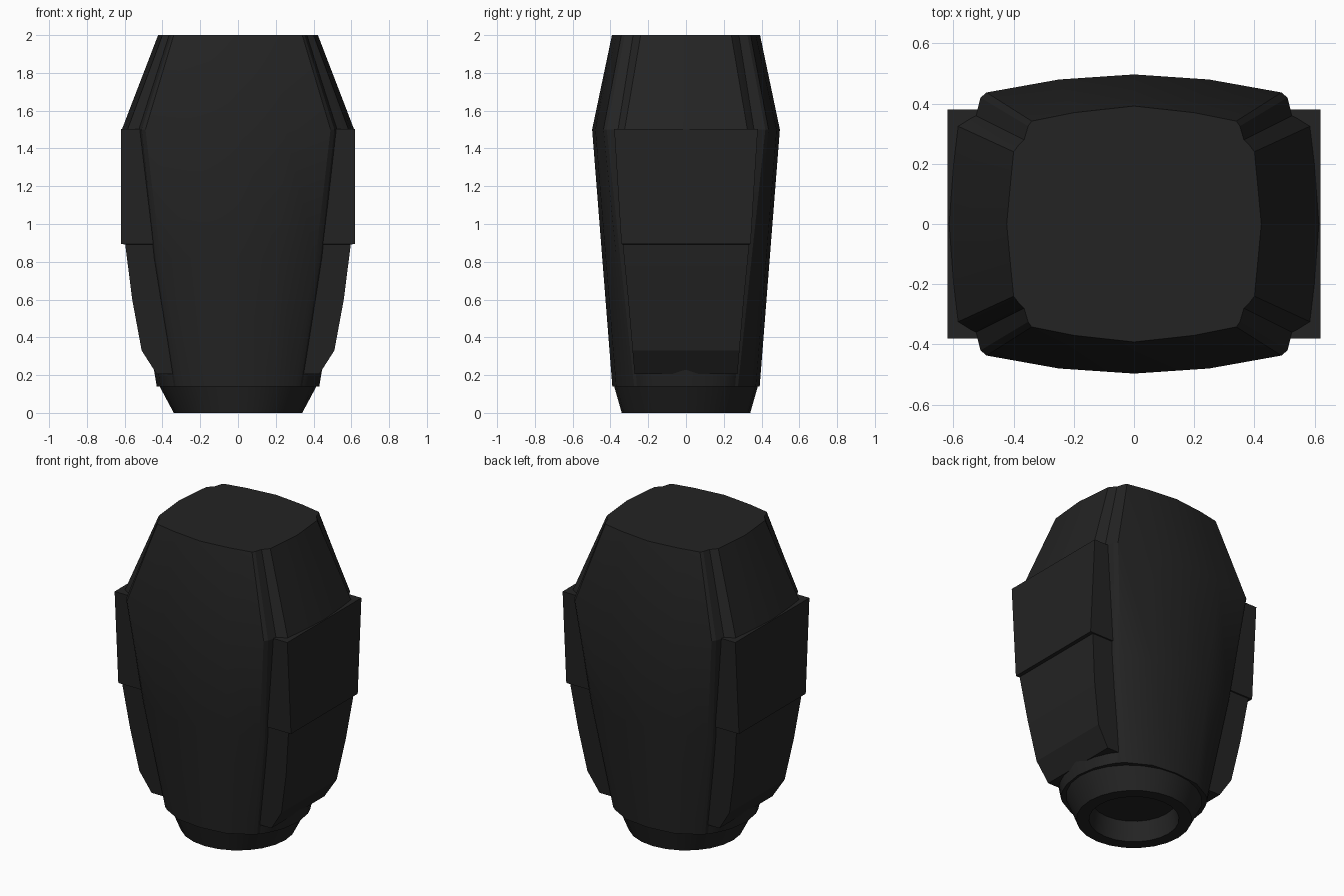
import bpy, bmesh
from math import cos, sin, pi, radians

cube = bpy.data.objects.get("Cube")
if cube:
    bpy.data.objects.remove(cube)

mat = bpy.data.materials.new("charcoal")
mat.use_nodes = True
colour = (0.017, 0.017, 0.017, 1)
mat.diffuse_color = colour
bsdf = mat.node_tree.nodes["Principled BSDF"]
bsdf.inputs["Base Color"].default_value = colour
bsdf.inputs["Roughness"].default_value = 0.7


def loft(name, rings, angle):
    """Skin a stack of equal-length rings and cap both ends."""
    bm = bmesh.new()
    rows = [[bm.verts.new(p) for p in ring] for ring in rings]
    for low, high in zip(rows, rows[1:]):
        for i in range(len(low)):
            j = (i + 1) % len(low)
            bm.faces.new((low[i], low[j], high[j], high[i]))
    bm.faces.new(rows[0][::-1])
    bm.faces.new(rows[-1])
    bmesh.ops.recalc_face_normals(bm, faces=bm.faces)
    mesh = bpy.data.meshes.new(name)
    bm.to_mesh(mesh)
    bm.free()
    mesh.materials.append(mat)
    obj = bpy.data.objects.new(name, mesh)
    bpy.context.collection.objects.link(obj)
    bpy.ops.object.select_all(action="DESELECT")
    obj.select_set(True)
    bpy.context.view_layer.objects.active = obj
    bpy.ops.object.shade_smooth_by_angle(angle=radians(angle))
    return obj


def mirror_ring(quarter, z):
    """Turn a quarter outline, from +y round to +x, into a full ring."""
    half = quarter + [(x, -y) for x, y in quarter[-2::-1]]
    full = half + [(-x, y) for x, y in half[-2:0:-1]]
    return [(x, y, z) for x, y in full]


def ellipse(a, b, z, n=24):
    return [(a * cos(2 * pi * i / n), b * sin(2 * pi * i / n), z) for i in range(n)]


# Main body: rounded foot, wide notched shoulder, narrower top
foot = [(0, .39), (.17, .37), (.3, .3), (.33, .275), (.34, .26),
        (.355, .245), (.38, .2), (.41, .13), (.43, 0)]
shoulder = [(0, .497), (.25, .48), (.49, .437), (.51, .42), (.525, .36),
            (.545, .35), (.585, .325), (.6, .2), (.615, 0)]
crown = [(0, .392), (.2, .37), (.34, .342), (.352, .325), (.365, .28),
         (.385, .26), (.4, .24), (.41, .14), (.423, 0)]
middle = [((a + c) * .52, (b + d) * .5) for (a, b), (c, d) in zip(foot, shoulder)]
loft("body", [mirror_ring(foot, .14), mirror_ring(middle, .82),
              mirror_ring(shoulder, 1.5), mirror_ring(crown, 2)], 25)

# Tapered base with a recessed socket underneath
loft("base", [ellipse(.25, .25, .13), ellipse(.265, .265, 0), ellipse(.34, .34, 0),
              ellipse(.415, .38, .14), ellipse(.38, .35, .16)], 30)

# Side panels: height, outer x, half width
levels = [(.205, .43, .272), (.33, .51, .283), (.6, .56, .306),
          (.892, .597, .335), (.894, .62, .342), (1.502, .62, .38)]
for name, side in (("left_panel", 1), ("right_panel", -1)):
    loft(name, [[(side * .25, -w, z), (side * x, -w, z), (side * x, w, z),
                 (side * .25, w, z)] for z, x, w in levels], 10)
